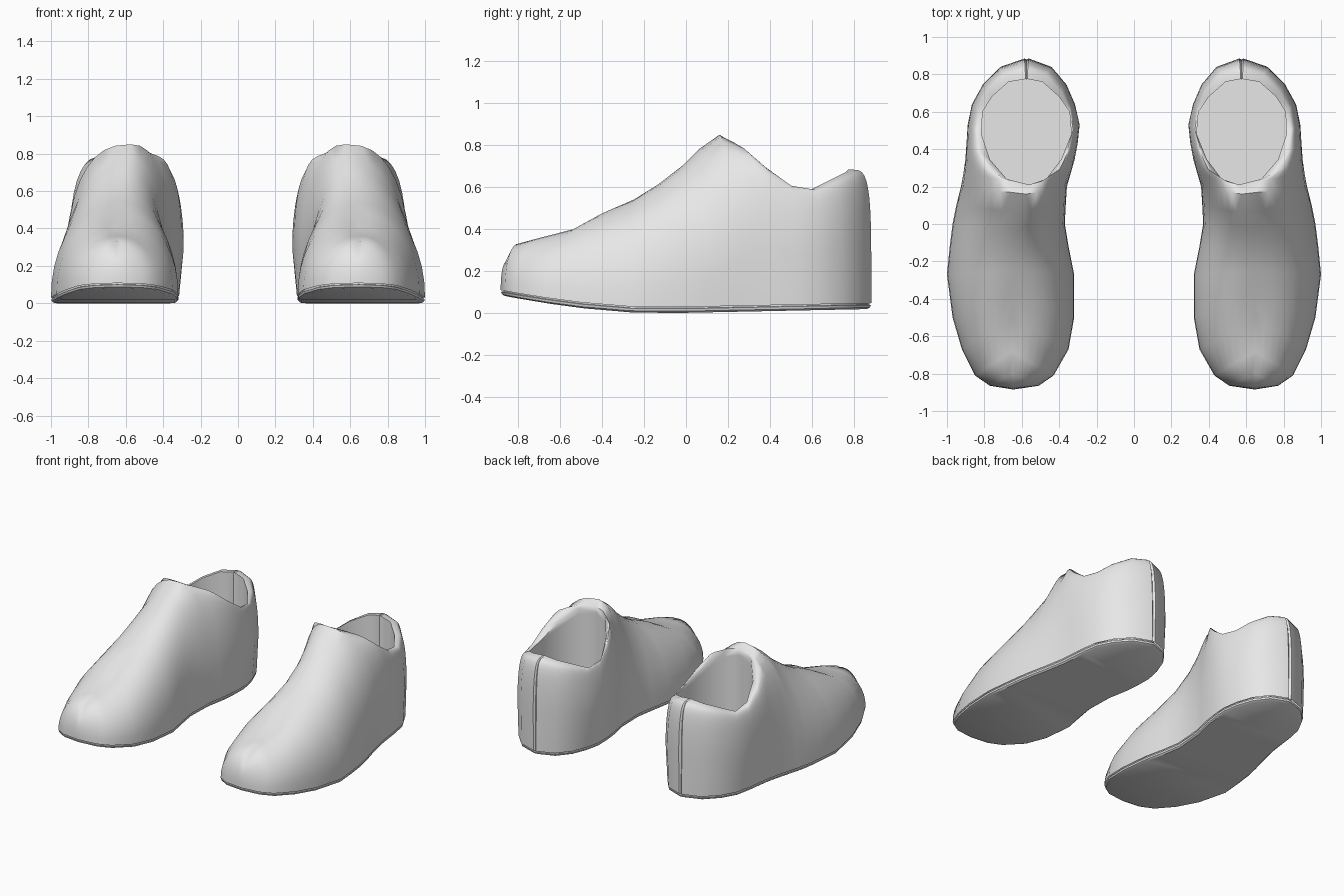
import bpy, bmesh, math

default_cube = bpy.data.objects.get("Cube")
if default_cube:
    bpy.data.objects.remove(default_cube, do_unlink=True)

grey = bpy.data.materials.new("plain_grey")
grey.use_nodes = True
grey.diffuse_color = (0.8, 0.8, 0.8, 1)
grey.node_tree.nodes["Principled BSDF"].inputs["Base Color"].default_value = (0.8, 0.8, 0.8, 1)

# Stations from toe to heel:
# base y, base inner x, base outer x, top y, top inner x, top outer x, top z
STATIONS = [
    (-.885, .645, .645, -.86, .645, .645, .24),
    (-.865, .51, .77, -.80, .65, .65, .33),
    (-.81, .43, .85, -.68, .65, .65, .36),
    (-.67, .35, .92, -.5, .65, .65, .405),
    (-.5, .32, .97, -.38, .64, .64, .48),
    (-.27, .32, 1, -.25, .63, .63, .54),
    (-.12, .35, .985, -.13, .62, .62, .615),
    (0, .37, .97, -.02, .6, .6, .7),
    (.1, .365, .95, .06, .585, .585, .78),
    (.2, .36, .925, .16, .575, .575, .85),
    (.27, .345, .91, .21, .56, .56, .82),
    (.345, .33, .895, .24, .47, .68, .79),
    (.43, .32, .885, .345, .39, .77, .7),
    (.53, .315, .875, .48, .335, .815, .61),
    (.64, .335, .855, .6, .345, .81, .59),
    (.745, .375, .8, .68, .4, .76, .63),
    (.84, .45, .71, .76, .49, .67, .67),
    (.885, .566, .584, .775, .57, .58, .685),
    (.875, .575, .575, .772, .575, .575, .68),
]
RIM_START = 10          # station where the foot opening begins
LAST = len(STATIONS) - 1
STEPS = 10


def welt_height(y):
    """Height of the line where upper and sole meet, with toe spring."""
    if y < -0.2:
        return 0.028 + 0.08 * ((-y - 0.2) / 0.685) ** 1.6
    return 0.028 + 0.02 * max(y, 0)


def side_line(index, outer):
    """Points from the sole edge up to the ridge or rim on one side."""
    y0, base_in, base_out, y1, top_in, top_out, z1 = STATIONS[index]
    x0, x1 = (base_out, top_out) if outer else (base_in, top_in)
    z0 = welt_height(y0)
    back = min(max((index - 8) / 5, 0), 1)
    power = 2.1 + 2.4 * back
    swell = 0.025 * back * (LAST - index) / 5 if index > 13 else 0.025 * back
    points = []
    for k in range(STEPS + 1):
        angle = math.pi / 2 * k / STEPS
        across = 1 - max(math.cos(angle), 0) ** (2 / power)
        rise = math.sin(angle) ** (2 / power)
        push = swell * math.sin(math.pi * rise) * (0.6 if outer else -1)
        points.append((x0 + (x1 - x0) * across + push,
                       y0 + (y1 - y0) * across,
                       z0 + (z1 - z0) * rise))
    return points


def finish(bm, name, sign, crease):
    bmesh.ops.remove_doubles(bm, verts=bm.verts, dist=0.0005)
    bmesh.ops.recalc_face_normals(bm, faces=bm.faces)
    for v in bm.verts:
        v.co.x *= sign
    if sign < 0:
        bmesh.ops.reverse_faces(bm, faces=bm.faces)
    mesh = bpy.data.meshes.new(name)
    bm.to_mesh(mesh)
    bm.free()
    mesh.materials.append(grey)
    obj = bpy.data.objects.new(name, mesh)
    bpy.context.collection.objects.link(obj)
    bpy.ops.object.select_all(action='DESELECT')
    obj.select_set(True)
    bpy.context.view_layer.objects.active = obj
    bpy.ops.object.shade_smooth_by_angle(angle=math.radians(crease))


def strip(bm, first, second):
    """Quads between two equally long rows of vertices."""
    for a, b, c, d in zip(first, first[1:], second[1:], second):
        bm.faces.new((a, b, c, d))


def loop_from(rows_in, rows_out):
    """Closed loop: along one side, then back along the other."""
    return rows_in + rows_out[-2:0:-1]


# Upper with its rolled collar, inner lining and insole
def build_upper(side, sign):
    bm = bmesh.new()
    rims = []
    for outer in (False, True):
        rows = [[bm.verts.new(p) for p in side_line(i, outer)] for i in range(LAST + 1)]
        for a, b in zip(rows, rows[1:]):
            strip(bm, a, b)
        rims.append([row[-1] for row in rows[RIM_START:]])
    previous = loop_from(*rims)
    rim = [v.co.copy() for v in previous]
    for level in (0.06, 0.5, 1):
        ring = [bm.verts.new((p.x, p.y, p.z + (0.08 - p.z) * level)) for p in rim]
        strip(bm, previous + previous[:1], ring + ring[:1])
        previous = ring
    bm.faces.new(previous)
    finish(bm, side + "_shoe_upper", sign, 50)


# Thin sole set below a narrow groove
def build_sole(side, sign):
    bm = bmesh.new()
    rings = []
    for scale, drop in ((0.97, -0.004), (0.97, 0.006), (0.995, 0.008), (0.985, 0.02), (0.95, 0.028)):
        sides = []
        for column in (1, 2):
            row = []
            for s in STATIONS[:-1]:
                middle = (s[1] + s[2]) / 2
                row.append(bm.verts.new((middle + (s[column] - middle) * scale,
                                         s[0] * (1 + scale) / 2,
                                         welt_height(s[0]) - drop)))
            sides.append(row)
        rings.append(sides)
    for upper, lower in zip(rings, rings[1:]):
        for a, b in zip(upper, lower):
            strip(bm, a, b)
        # close the short heel edge
        strip(bm, [upper[0][-1], upper[1][-1]], [lower[0][-1], lower[1][-1]])
    for cap in (rings[0], rings[-1]):
        strip(bm, cap[0], cap[1])
    finish(bm, side + "_shoe_sole", sign, 35)


for side, sign in (("left", 1), ("right", -1)):
    build_upper(side, sign)
    build_sole(side, sign)
